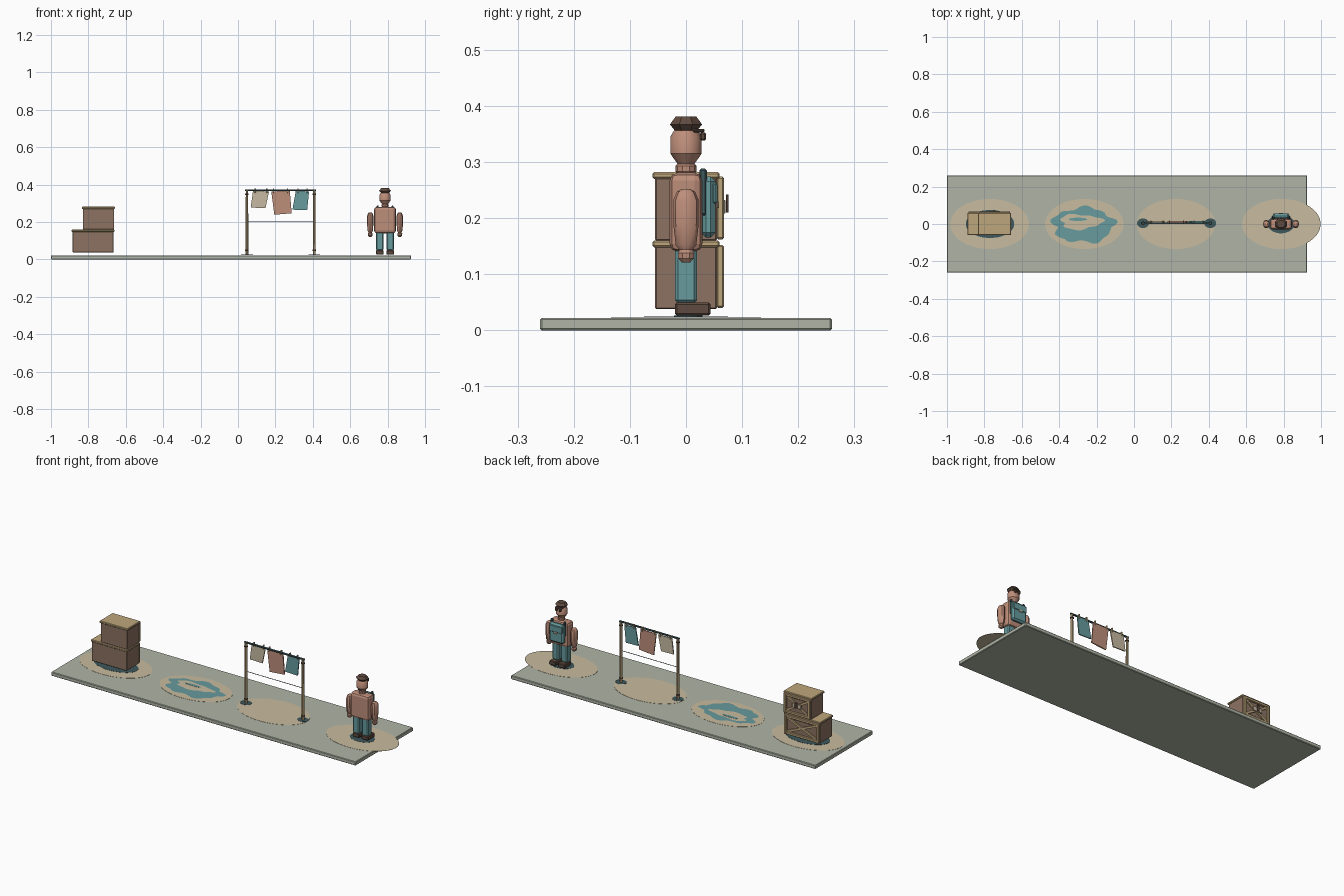
import bpy, bmesh, math, random
from mathutils import Vector

if "Cube" in bpy.data.objects:
    bpy.data.objects.remove(bpy.data.objects["Cube"])

random.seed(4)


def mat(name, r, g, b):
    m = bpy.data.materials.new(name)
    m.diffuse_color = [(c / 255 / 12.92 if c < 11 else ((c / 255 + .055) / 1.055) ** 2.4) for c in (r, g, b)] + [1]
    m.use_nodes = True
    m.node_tree.nodes["Principled BSDF"].inputs["Base Color"].default_value = m.diffuse_color
    return m


SAGE = mat("sage ground", 176, 181, 166)
SAND = mat("sand", 201, 188, 160)
TEAL = mat("teal", 103, 155, 157)
DEEP = mat("deep teal", 62, 88, 92)
CRATE = mat("crate brown", 140, 114, 98)
TAN = mat("tan wood", 190, 166, 124)
CLAY = mat("clay", 190, 142, 122)
DARK = mat("dark brown", 96, 75, 64)
CREAM = mat("cream cloth", 198, 186, 162)


def finish(bm, name, material, smooth=False):
    bmesh.ops.recalc_face_normals(bm, faces=bm.faces)
    me = bpy.data.meshes.new(name)
    bm.to_mesh(me)
    bm.free()
    me.materials.append(material)
    ob = bpy.data.objects.new(name, me)
    bpy.context.collection.objects.link(ob)
    if smooth:
        bpy.context.view_layer.objects.active = ob
        ob.select_set(True)
        bpy.ops.object.shade_smooth_by_angle(angle=math.radians(35))
        ob.select_set(False)
    return ob


def box(name, x, y, z, material, bevel=.002, segments=1):
    """Box from (min, max) pairs with chamfered edges."""
    bm = bmesh.new()
    bmesh.ops.create_cube(bm, size=1)
    for v in bm.verts:
        v.co = Vector([(a + b) / 2 + c * (b - a) for (a, b), c in zip((x, y, z), v.co)])
    if bevel:
        bmesh.ops.bevel(bm, geom=bm.edges[:], offset=bevel, segments=segments, profile=.5, affect='EDGES')
    return finish(bm, name, material)


def lathe(name, x, y, profile, material, n=12, sx=1, sy=1, smooth=False):
    """Stack of rings given as (radius, z)."""
    bm = bmesh.new()
    rings = []
    for r, z in profile:
        rings.append([bm.verts.new((x + sx * r * math.cos(t), y + sy * r * math.sin(t), z))
                      for t in [math.tau * (i + .5) / n for i in range(n)]])
    for a, b in zip(rings, rings[1:]):
        for i in range(n):
            bm.faces.new((a[i], a[(i + 1) % n], b[(i + 1) % n], b[i]))
    bm.faces.new(rings[0])
    bm.faces.new(rings[-1])
    return finish(bm, name, material, smooth)


def disc(name, x, y, z, rx, ry, material, n=48):
    return lathe(name, x, y, [(1, z - .001), (1, z)], material, n, rx, ry)


def beam(name, p, q, width, depth, material):
    """Flat slat between two points lying in an xz plane."""
    p, q = Vector(p), Vector(q)
    d = (q - p).normalized()
    side = Vector((-d.z, 0, d.x)) * width / 2
    bm = bmesh.new()
    back = Vector((0, depth, 0))
    f = bm.faces.new([bm.verts.new(c) for c in (p - side, q - side, q + side, p + side)])
    ext = bmesh.ops.extrude_face_region(bm, geom=[f])
    bmesh.ops.translate(bm, vec=back, verts=[v for v in ext['geom'] if isinstance(v, bmesh.types.BMVert)])
    return finish(bm, name, material)


# Ground slab and sand patches
box("ground_slab", (-1, .925), (-.26, .26), (0, .022), SAGE, .003)
for i, cx in enumerate((-.772, -.265, .225, .788)):
    disc(f"sand_patch_{i}", cx, 0, .0235, .21, .134, SAND)

# Dark contact patches
disc("crate_base_patch", -.77, 0, .025, .13, .075, DEEP, 32)
disc("figure_base_patch", .786, 0, .025, .072, .05, DEEP, 24)

# Puddle ring with a wavy outline
bm = bmesh.new()
outer, inner = [], []
N = 48
for i in range(N):
    t = math.tau * i / N
    w = 1 + .09 * math.sin(5 * t + .6) + .06 * math.sin(9 * t) + random.uniform(-.03, .03)
    outer.append(bm.verts.new((-.27 + .165 * w * math.cos(t), -.005 + .094 * w * math.sin(t), .025)))
    w = 1 + .14 * math.sin(3 * t + 1) + .07 * math.sin(7 * t)
    inner.append(bm.verts.new((-.285 + .11 * w * math.cos(t), .012 + .04 * w * math.sin(t), .025)))
for i in range(N):
    j = (i + 1) % N
    bm.faces.new((outer[i], outer[j], inner[j], inner[i]))
finish(bm, "puddle", TEAL)
disc("puddle_island", -.30, .025, .025, .05, .009, TEAL, 12)


# Crates with lids, framed and braced on the rear face
def crate(name, x0, x1, z0, z1):
    box(name + "_body", (x0, x1), (-.055, .055), (z0, z1 - .008), CRATE, .002)
    box(name + "_lid", (x0 - .005, x1 + .005), (-.06, .06), (z1 - .012, z1), TAN, .003)
    a, b, y = z0 + .002, z1 - .008, (.054, .068)
    w = .016
    for k, x in enumerate((x0, x1 - w)):
        box(f"{name}_stile_{k}", (x, x + w), y, (a, b), TAN, .003)
    for k, z in enumerate((a, b - w)):
        box(f"{name}_rail_{k}", (x0, x1), (.054, .066), (z, z + w), TAN, .003)
    l, r = x0 + w, x1 - w
    beam(name + "_brace_0", (l, .054, a + w), (r, .054, b - w), .012, .008, TAN)
    beam(name + "_brace_1", (l, .054, b - w), (r, .054, a + w), .012, .009, TAN)


crate("lower_crate", -.885, -.665, .038, .16)
crate("upper_crate", -.83, -.662, .16, .282)
box("crate_label", (-.775, -.72), (.064, .07), (.208, .232), CREAM, .001)
box("crate_latch", (-.755, -.74), (.071, .076), (.21, .242), DARK, .001)

# Drying rack
for k, x in enumerate((.048, .408)):
    disc(f"post_base_{k}", x, .004, .026, .032, .026, DEEP, 16)
    lathe(f"post_{k}", x, .004, [(.008, .024), (.007, .37)], TAN, 8)
    for j, z in enumerate((.045, .345)):
        lathe(f"post_ring_{k}_{j}", x, .004, [(.01, z), (.01, z + .007)], DARK, 8)
box("rack_rail", (.038, .418), (-.001, .009), (.366, .375), DEEP, .002)
box("rack_wire", (.05, .406), (.003, .005), (.204, .2065), DEEP, 0)

# Hanging cloths as slanted thin sheets: top left, top right, bottom right, bottom left
cloths = (
    ("cream_cloth", CREAM, (.08, .366), (.166, .364), (.147, .275), (.068, .277)),
    ("clay_cloth", CLAY, (.178, .364), (.277, .366), (.287, .247), (.194, .239)),
    ("teal_cloth", TEAL, (.309, .366), (.38, .364), (.37, .264), (.291, .266)),
)
for name, m, *pts in cloths:
    bm = bmesh.new()
    f = bm.faces.new([bm.verts.new((x, .009, z)) for x, z in pts])
    ext = bmesh.ops.extrude_face_region(bm, geom=[f])
    bmesh.ops.translate(bm, vec=(0, .006, 0), verts=[v for v in ext['geom'] if isinstance(v, bmesh.types.BMVert)])
    finish(bm, name, m)
    for k, (x, z) in enumerate(pts[:2]):
        px = x + (.012 if k == 0 else -.012)
        box(f"{name}_peg_{k}", (px - .003, px + .003), (.006, .018), (.356, .38), TAN, .001)

# Standing figure: legs, arms and straps mirrored about its centre
FX = .786
for k, s in (("left", -1), ("right", 1)):
    c = FX + s * .028
    box(k + "_shoe", (c - .021, c + .021), (-.02, .044), (.026, .05), DARK, .004)
    box(k + "_leg", (c - .02, c + .02), (-.02, .02), (.048, .15), TEAL, .006)
    a = FX + s * .079
    lathe(k + "_arm", a, 0, [(.009, .141), (.017, .152), (.021, .19), (.021, .232), (.015, .247), (.007, .252)],
          CLAY, 10, .86, 1.08, True)
    lathe(k + "_hand", a, 0, [(.008, .121), (.015, .128), (.016, .138), (.009, .147)], CLAY, 8, .9, 1)
    d = FX + s * .04
    box(k + "_strap", (d - .006, d + .006), (.024, .037), (.205, .288), DEEP, .003)
box("torso", (FX - .058, FX + .058), (-.029, .029), (.14, .281), CLAY, .014, 2)
lathe("neck", FX, 0, [(.014, .277), (.019, .283), (.019, .293), (.014, .298)], CLAY, 10)
lathe("head", FX, 0, [(.015, .296), (.029, .315), (.029, .345), (.022, .356)], CLAY, 12, 1.08, 1, True)

# Cap, face piece and pack
lathe("cap", FX, 0, [(.018, .352), (.031, .367), (.02, .381)], DARK, 8, 1.12, 1)
box("cap_brim", (FX - .022, FX + .022), (.012, .033), (.353, .359), DARK, .002)
for k, s in (("left", -1), ("right", 1)):
    box(k + "_eyepiece", (FX + s * .012 - .007, FX + s * .012 + .007), (.025, .036), (.338, .353), DARK, .003)
box("pack", (FX - .045, FX + .045), (.027, .053), (.165, .274), TEAL, .009)
box("pack_flap", (FX - .042, FX + .042), (.045, .056), (.225, .264), TEAL, .004)
box("pack_buckle", (FX - .01, FX + .01), (.055, .059), (.218, .23), CREAM, .001)
